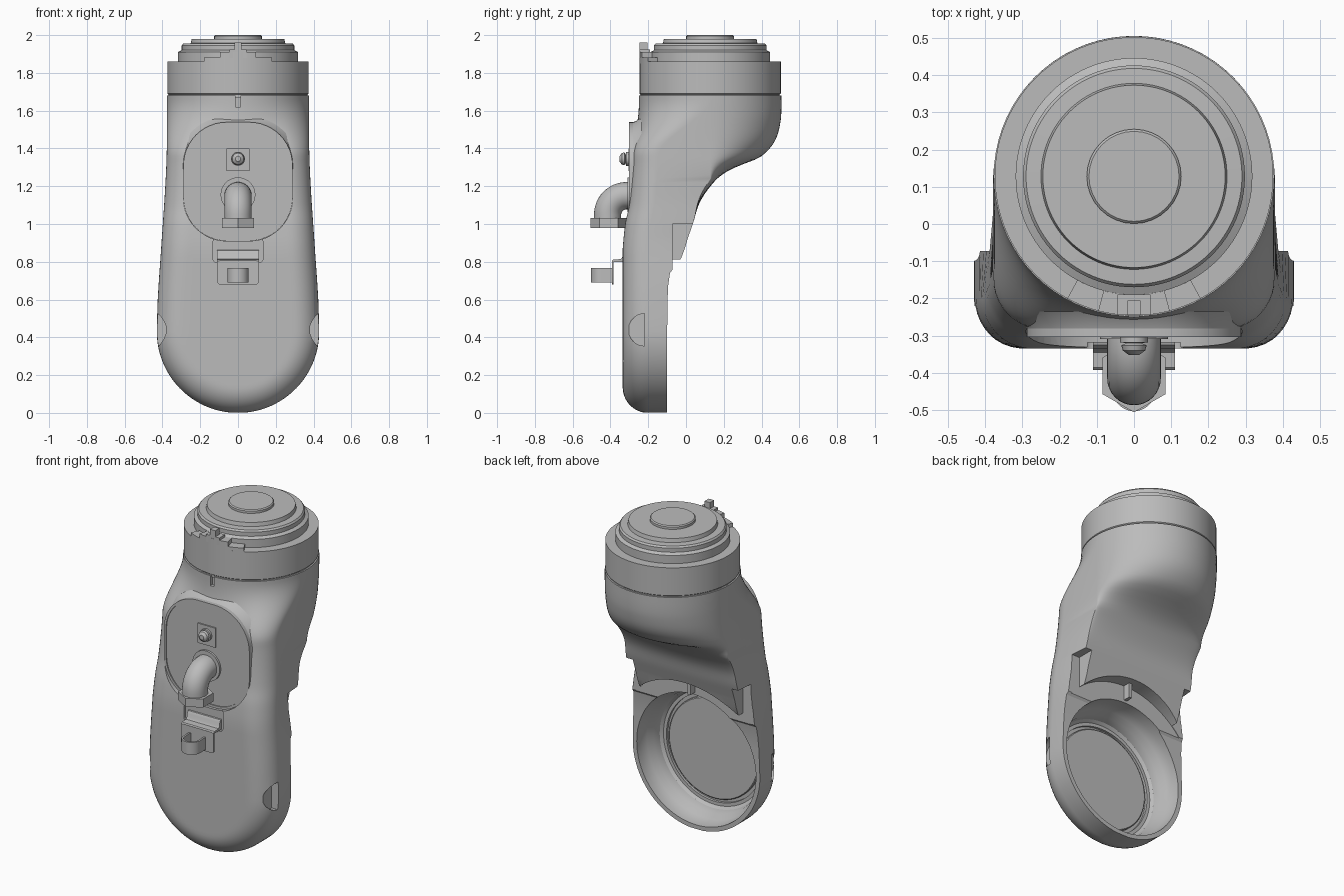
import bpy, bmesh
from math import sin, cos, pi, sqrt, radians
from mathutils import Matrix, Vector

if "Cube" in bpy.data.objects:
    bpy.data.objects.remove(bpy.data.objects["Cube"])

grey = bpy.data.materials.new("plain_grey")
grey.use_nodes = True
grey.diffuse_color = (0.5, 0.5, 0.5, 1)
grey.node_tree.nodes["Principled BSDF"].inputs["Base Color"].default_value = grey.diffuse_color

AXIS_Y = 0.128      # centre of the round head
DISH_Z = 0.43       # centre of the round lower end
FILLET = 0.135


def finish(name, bm):
    bmesh.ops.remove_doubles(bm, verts=bm.verts, dist=0.0004)
    bmesh.ops.recalc_face_normals(bm, faces=bm.faces)
    mesh = bpy.data.meshes.new(name)
    bm.to_mesh(mesh)
    bm.free()
    mesh.materials.append(grey)
    obj = bpy.data.objects.new(name, mesh)
    bpy.context.collection.objects.link(obj)
    return obj


def smooth(obj, angle=32):
    bpy.ops.object.select_all(action="DESELECT")
    obj.select_set(True)
    bpy.context.view_layer.objects.active = obj
    bpy.ops.object.shade_smooth_by_angle(angle=radians(angle))
    return obj


def loft(name, rings):
    bm = bmesh.new()
    rows = [[bm.verts.new(p) for p in ring] for ring in rings]
    n = len(rows[0])
    for a, b in zip(rows, rows[1:]):
        for i in range(n):
            j = (i + 1) % n
            bm.faces.new((a[i], a[j], b[j], b[i]))
    bm.faces.new(rows[0])
    bm.faces.new(rows[-1])
    return finish(name, bm)


def box(name, x, y, z):
    bm = bmesh.new()
    bmesh.ops.create_cube(bm, size=1)
    for v in bm.verts:
        v.co = [r[0] + (c + 0.5) * (r[1] - r[0]) for c, r in zip(v.co, (x, y, z))]
    return finish(name, bm)


def lathe(name, profile, centre, axis="Z", sides=64, turn=0.0):
    """Closed solid of revolution from (radius, height along axis) pairs."""
    rings = []
    for r, h in profile:
        ring = []
        for i in range(sides):
            a = 2 * pi * i / sides + turn
            u, v = r * cos(a), r * sin(a)
            p = {"Z": (u, v, h), "Y": (u, h, v)}[axis]
            ring.append(Vector(p) + Vector(centre))
        rings.append(ring)
    return smooth(loft(name, rings))


def extrude(name, points, lo, hi, axis="Y"):
    """Prism from an outline in xz (axis Y), xy (axis Z) or yz (axis X)."""
    put = {"Y": lambda p, h: (p[0], h, p[1]), "Z": lambda p, h: (p[0], p[1], h),
           "X": lambda p, h: (h, p[0], p[1])}[axis]
    return smooth(loft(name, [[put(p, h) for p in points] for h in (lo, hi)]))


def rounded(hx, z0, z1, r, steps=12):
    pts = []
    for k, (sx, cz) in enumerate(((1, z1 - r), (-1, z1 - r), (-1, z0 + r), (1, z0 + r))):
        for i in range(steps + 1):
            a = (k + i / steps) * pi / 2
            pts.append((sx * (hx - r) + r * cos(a), cz + r * sin(a)))
    return pts


def arc_band(r0, r1, half, steps=16):
    angles = [-pi / 2 - half + 2 * half * i / steps for i in range(steps + 1)]
    outer = [(r1 * cos(a), AXIS_Y + r1 * sin(a)) for a in angles]
    return outer + [(r0 * cos(a), AXIS_Y + r0 * sin(a)) for a in reversed(angles)]


def cut(obj, cutter):
    mod = obj.modifiers.new("cut", "BOOLEAN")
    mod.operation, mod.solver, mod.object = "DIFFERENCE", "EXACT", cutter
    bpy.context.view_layer.objects.active = obj
    bpy.ops.object.modifier_apply(modifier=mod.name)
    bpy.data.objects.remove(cutter)


def sample(table, z):
    """Smooth curve through (z, value) pairs."""
    if z <= table[0][0]:
        return table[0][1]
    slopes = []
    for i in range(len(table)):
        (a, u), (b, v) = table[max(i - 1, 0)], table[min(i + 1, len(table) - 1)]
        slopes.append((v - u) / (b - a))
    for i, ((a, u), (b, v)) in enumerate(zip(table, table[1:])):
        if z <= b:
            h, t = b - a, (z - a) / (b - a)
            bend = t * (1 - t) * h * ((1 - t) * (slopes[i] - (v - u) / h) - t * (slopes[i + 1] - (v - u) / h))
            return u + (v - u) * t + bend
    return table[-1][1]


def ease(z, a, b):
    t = min(1, max(0, (z - a) / (b - a)))
    return t * t * (3 - 2 * t)


# Body: flat-backed sections below blending into a round head above
WIDTH = [(0.43, 0.43), (0.6, 0.425), (0.9, 0.405), (1.2, 0.385), (1.4, 0.377), (1.68, 0.377)]
FRONT = [(0.88, -0.335), (1.0, -0.322), (1.1, -0.303), (1.3, -0.285), (1.5, -0.277), (1.68, -0.25)]
BACK = [(0.45, -0.1), (0.74, -0.085), (0.82, -0.025), (0.92, 0.008), (1.0, 0.036), (1.12, 0.076),
        (1.23, 0.155), (1.28, 0.22), (1.31, 0.285), (1.35, 0.385), (1.4, 0.443), (1.46, 0.48),
        (1.54, 0.5), (1.6, 0.505), (1.68, 0.505)]
N = 36


def body_ring(z):
    w = sample(WIDTH, z) if z > DISH_Z else sqrt(DISH_Z ** 2 - (DISH_Z - z) ** 2)
    yf, yb = sample(FRONT, z), sample(BACK, z)
    head = ease(z, 1.36, 1.67)
    bulge = ease(z, 1.02, 1.26)
    taper = 1 - 0.05 * ease(z, 0.74, 0.95) * (1 - ease(z, 1.1, 1.35))
    ring = []
    for i in range(N + 1):
        a = pi * i / N
        x = -w * cos(a)
        d = w - abs(x) if z > DISH_Z else DISH_Z - sqrt(x * x + (DISH_Z - z) ** 2)
        d = min(1, max(0, d / FILLET))
        low = yf + FILLET - FILLET * sqrt(1 - (1 - d) ** 2)
        ring.append((x, low + (AXIS_Y - 0.377 * sin(a) - low) * head, z))
    for i in range(N + 1):
        a = pi * i / N
        side = min(yb - 0.03, AXIS_Y)
        round_y = side + (yb - side) * sin(a)
        ring.append((w * taper * cos(a), yb + (round_y - yb) * bulge, z))
    return ring


levels = [DISH_Z * (1 - cos(pi / 2 * (i + 1.5) / 24.5)) for i in range(24)]
levels += [0.5, 0.6, 0.68, 0.74, 0.82, 0.87] + [0.92 + 0.02 * i for i in range(39)]
body = loft("body", [body_ring(z) for z in levels])

# Back opening: stepped bite, side notches and the round dish
cut(body, lathe("bite_cutter", [(0.5, -0.075), (0.5, 0.3)], (0, 0, 0.44), "Y", 96))
for s in (-1, 1):
    cut(body, box("notch_cutter", sorted((s * 0.335, s * 0.6)), (-0.072, 0.4), (0.6, 1.0)))
cut(body, lathe("dish_cutter", [(0.325, -0.29), (0.325, -0.275), (0.345, -0.275), (0.36, -0.26),
                                (0.368, -0.215), (0.39, -0.18), (0.402, -0.13), (0.408, 0.0)],
                (0, 0, DISH_Z), "Y", 96))

# Half-moon side pockets
moon = [(-0.22 - 0.085 * sin(pi * i / 24), 0.44 + 0.085 * cos(pi * i / 24)) for i in range(25)]
for s in (-1, 1):
    cut(body, extrude("pocket_cutter", moon, s * 0.382, s * 0.6, "X"))

# Recesses for the front plate and bracket, and the slot below the collar
cut(body, extrude("recess_cutter", rounded(0.29, 0.91, 1.54, 0.23), -0.6, -0.285))
cut(body, extrude("bracket_recess_cutter", rounded(0.132, 0.795, 0.925, 0.02, 4), -0.6, -0.318))
cut(body, box("slot_cutter", (-0.013, 0.013), (-0.4, -0.23), (1.62, 1.7)))
smooth(body, 28)

# Front plate with raised rim and flared skirt
extrude("front_plate", rounded(0.275, 0.925, 1.525, 0.215), -0.297, -0.15)
rim = extrude("plate_rim", rounded(0.289, 0.911, 1.539, 0.229), -0.303, -0.16)
cut(rim, extrude("rim_cutter", rounded(0.275, 0.925, 1.525, 0.215), -0.5, 0))
smooth(rim)
skirt = [(0.286, -0.288), (0.296, -0.262), (0.318, -0.235)]
smooth(loft("plate_skirt", [[(x, y, z) for x, z in rounded(r, 1.2 - r, 1.25 + r, r - 0.06)]
                            for r, y in skirt]))

# Dish floor and rib
lathe("dish_floor", [(0.305, -0.3), (0.305, -0.272), (0.3, -0.268)], (0, 0, DISH_Z), "Y", 96)
box("back_rib", (-0.01, 0.01), (-0.09, -0.03), (0.85, 0.95))

# Collar and stepped cap
head = (0, AXIS_Y, 0)
lathe("collar", [(0.368, 1.67), (0.368, 1.685), (0.374, 1.69), (0.374, 1.86)], head, sides=96)
lathe("cap_steps", [(0.318, 1.85), (0.318, 1.91), (0.298, 1.92), (0.298, 1.945), (0.29, 1.955),
                    (0.25, 1.957), (0.245, 1.98)], head, sides=96)
lathe("cap_button", [(0.127, 1.97), (0.127, 1.994), (0.121, 2.0)], head, sides=32)

# Stepped locking tabs on the front of the collar
extrude("lock_step_low", arc_band(0.318, 0.374, 0.5), 1.85, 1.882, "Z")
extrude("lock_step_high", arc_band(0.318, 0.374, 0.26), 1.85, 1.91, "Z")
box("lock_shoulder", (-0.045, 0.045), (-0.245, -0.19), (1.88, 1.925))
box("lock_pin", (-0.018, 0.018), (-0.245, -0.205), (1.9, 1.962))

# Screw on its square pad
box("screw_pad", (-0.06, 0.06), (-0.305, -0.28), (1.28, 1.4))
lathe("screw", [(0.037, -0.3), (0.037, -0.318), (0.02, -0.32), (0.034, -0.326), (0.03, -0.34),
                (0.014, -0.352)], (0, 0, 1.345), "Y", 20)

# Outlet elbow with flange and hexagonal nut
lathe("elbow_flange", [(0.092, -0.28), (0.092, -0.309)], (0, 0, 1.155), "Y", 40)
path = [(-0.29, 1.15, 0)]
path += [(-0.315 - 0.1 * sin(a), 1.05 + 0.1 * cos(a), a) for a in [pi / 2 * i / 12 for i in range(13)]]
path += [(-0.415, 1.0, pi / 2)]
pipe = []
for y, z, a in path:
    pipe.append([Vector((0, y, z)) + Matrix.Rotation(a, 3, "X") @ Vector((0.072 * cos(t), 0, 0.072 * sin(t)))
                 for t in [2 * pi * i / 32 for i in range(32)]])
smooth(loft("elbow_pipe", pipe))
lathe("elbow_nut", [(0.098, 0.98), (0.098, 1.032)], (0, -0.408, 0), sides=6, turn=pi / 6)

# Hook bracket: rolled fold, shelf, plate and round strap
fold = [(-0.31, 0.865), (-0.325, 0.86), (-0.334, 0.845), (-0.337, 0.825), (-0.345, 0.814),
        (-0.385, 0.812), (-0.392, 0.805), (-0.392, 0.795), (-0.383, 0.8), (-0.31, 0.8)]
extrude("bracket_fold", fold, -0.11, 0.11, "X")
extrude("bracket_plate", rounded(0.11, 0.68, 0.806, 0.015, 4), -0.392, -0.383)
arc = [pi + pi * i / 20 for i in range(21)]
strap = [(0.056, -0.385)] + [(0.056 * cos(a), -0.447 + 0.056 * sin(a)) for a in reversed(arc)]
strap += [(-0.056, -0.385), (-0.045, -0.385)]
strap += [(0.045 * cos(a), -0.447 + 0.045 * sin(a)) for a in arc] + [(0.045, -0.385)]
extrude("bracket_strap", strap, 0.69, 0.766, "Z")
